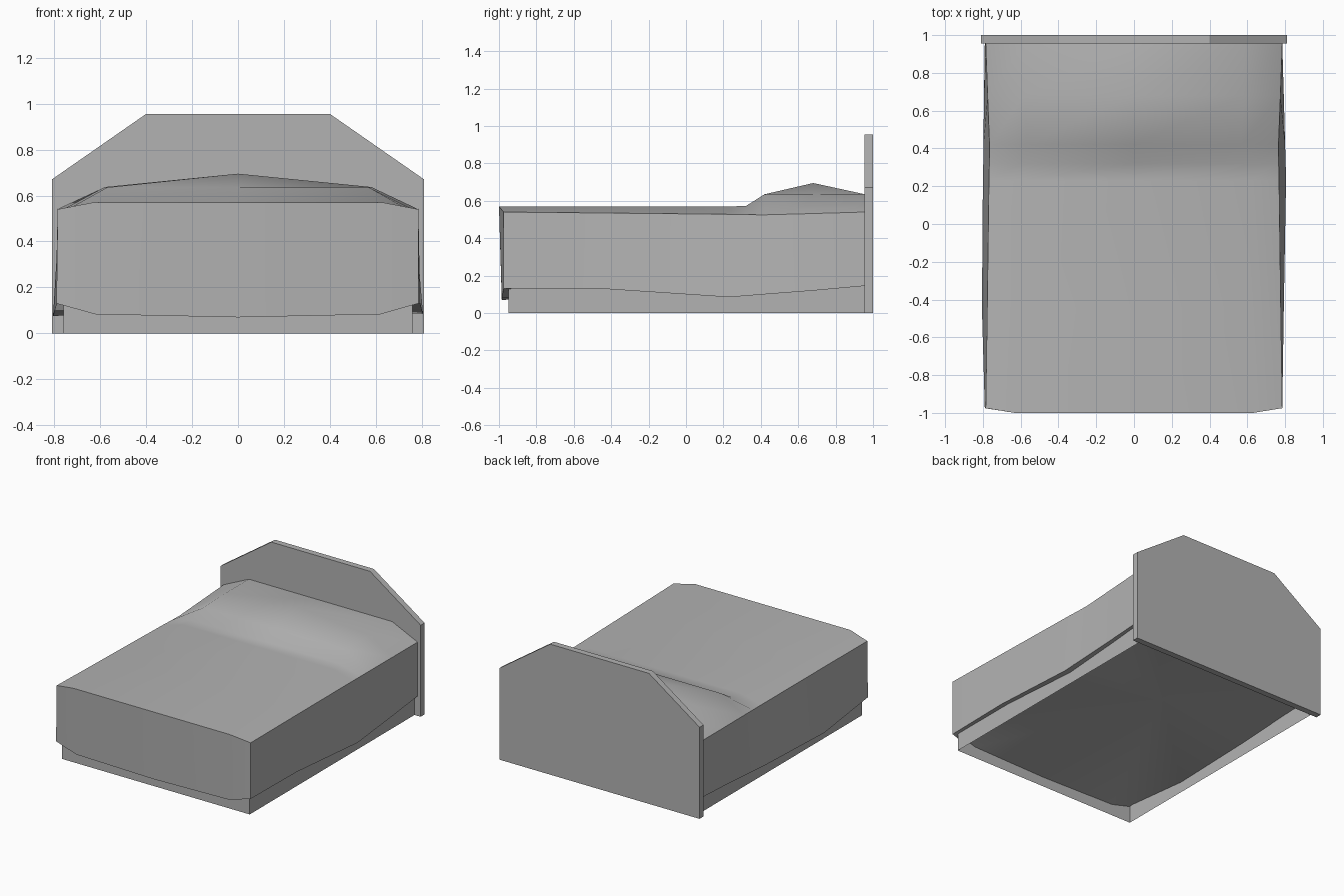
import bpy, bmesh, math

if "Cube" in bpy.data.objects:
    bpy.data.objects.remove(bpy.data.objects["Cube"])

grey = bpy.data.materials.new("plain grey")
grey.diffuse_color = (0.45, 0.45, 0.45, 1)
grey.use_nodes = True
grey.node_tree.nodes["Principled BSDF"].inputs["Base Color"].default_value = grey.diffuse_color


def finish(name, bm):
    bmesh.ops.recalc_face_normals(bm, faces=bm.faces[:])
    mesh = bpy.data.meshes.new(name)
    bm.to_mesh(mesh)
    bm.free()
    mesh.materials.append(grey)
    ob = bpy.data.objects.new(name, mesh)
    bpy.context.collection.objects.link(ob)
    return ob


# headboard: chamfered outline extruded to a thin panel
bm = bmesh.new()
outline = [(-.81, 0), (.81, 0), (.81, .67), (.4, .955), (-.4, .955), (-.81, .67)]
face = bm.faces.new([bm.verts.new((x, .955, z)) for x, z in outline])
ext = bmesh.ops.extrude_face_region(bm, geom=[face], use_keep_orig=True)
for v in ext["geom"]:
    if isinstance(v, bmesh.types.BMVert):
        v.co.y = 1.0
finish("headboard", bm)

# base: open frame of four walls, its top hidden in the bedding
bm = bmesh.new()
corners = [(-.76, -.95), (.76, -.95), (.76, .956), (-.76, .956)]
low = [bm.verts.new((x, y, 0)) for x, y in corners]
high = [bm.verts.new((x, y, .2)) for x, y in corners]
for i in range(4):
    j = (i + 1) % 4
    bm.faces.new((low[i], low[j], high[j], high[i]))
finish("bed_base", bm)

# bedding: draped cover, one row per cross-section from foot to head
# y, edge x, edge z, inner x, inner z, centre z, then left hem x z, right hem x z
rows = [
    (-1.0, .785, .540, .63, .570, .570, .790, .130, .785, .130),
    (-.45, .777, .535, .62, .570, .570, .805, .075, .793, .130),
    (.23, .768, .528, .61, .570, .570, .800, .095, .805, .085),
    (.32, .766, .526, .60, .572, .572, .798, .100, .803, .092),
    (.42, .765, .525, .57, .635, .635, .797, .105, .800, .100),
    (.68, .775, .532, .58, .637, .695, .794, .120, .793, .120),
    (.956, .785, .540, .58, .635, .635, .790, .130, .785, .145),
]
bm = bmesh.new()
top, left, right = [], [], []
for y, ex, ez, ix, iz, cz, lx, lz, rx, rz in rows:
    ey = -.975 if y == -1 else y
    top.append([bm.verts.new(p) for p in (
        (-ex, ey, ez), (-ix, y, iz), (0, y, cz), (ix, y, iz), (ex, ey, ez))])
    left.append(bm.verts.new((-lx, ey, lz)))
    right.append(bm.verts.new((rx, ey, rz)))
for a, b in zip(top, top[1:]):
    for i in range(4):
        bm.faces.new((a[i], a[i + 1], b[i + 1], b[i]))

# side drops
for hem, c in ((left, 0), (right, 4)):
    for i in range(len(rows) - 1):
        bm.faces.new((hem[i], hem[i + 1], top[i + 1][c], top[i][c]))

# foot and head drops, with a sagging hem at the foot
hems = []
for r, y, z_in, z_mid in ((0, -.985, .083, .07), (-1, .956, .135, .135)):
    mid = [bm.verts.new(p) for p in ((-.62, y, z_in), (0, y, z_mid), (.62, y, z_in))]
    hem = [left[r]] + mid + [right[r]]
    hems.append(hem)
    for i in range(4):
        bm.faces.new((hem[i], hem[i + 1], top[r][i + 1], top[r][i]))

# closed underside, fanned from one point
ring = hems[0] + right[1:-1] + hems[1][::-1] + left[1:-1][::-1]
centre = bm.verts.new((0, .3, .13))
for i, v in enumerate(ring):
    bm.faces.new((v, ring[(i + 1) % len(ring)], centre))
bedding = finish("bedding", bm)
bpy.context.view_layer.objects.active = bedding
bedding.select_set(True)
bpy.ops.object.shade_smooth_by_angle(angle=math.radians(42))
